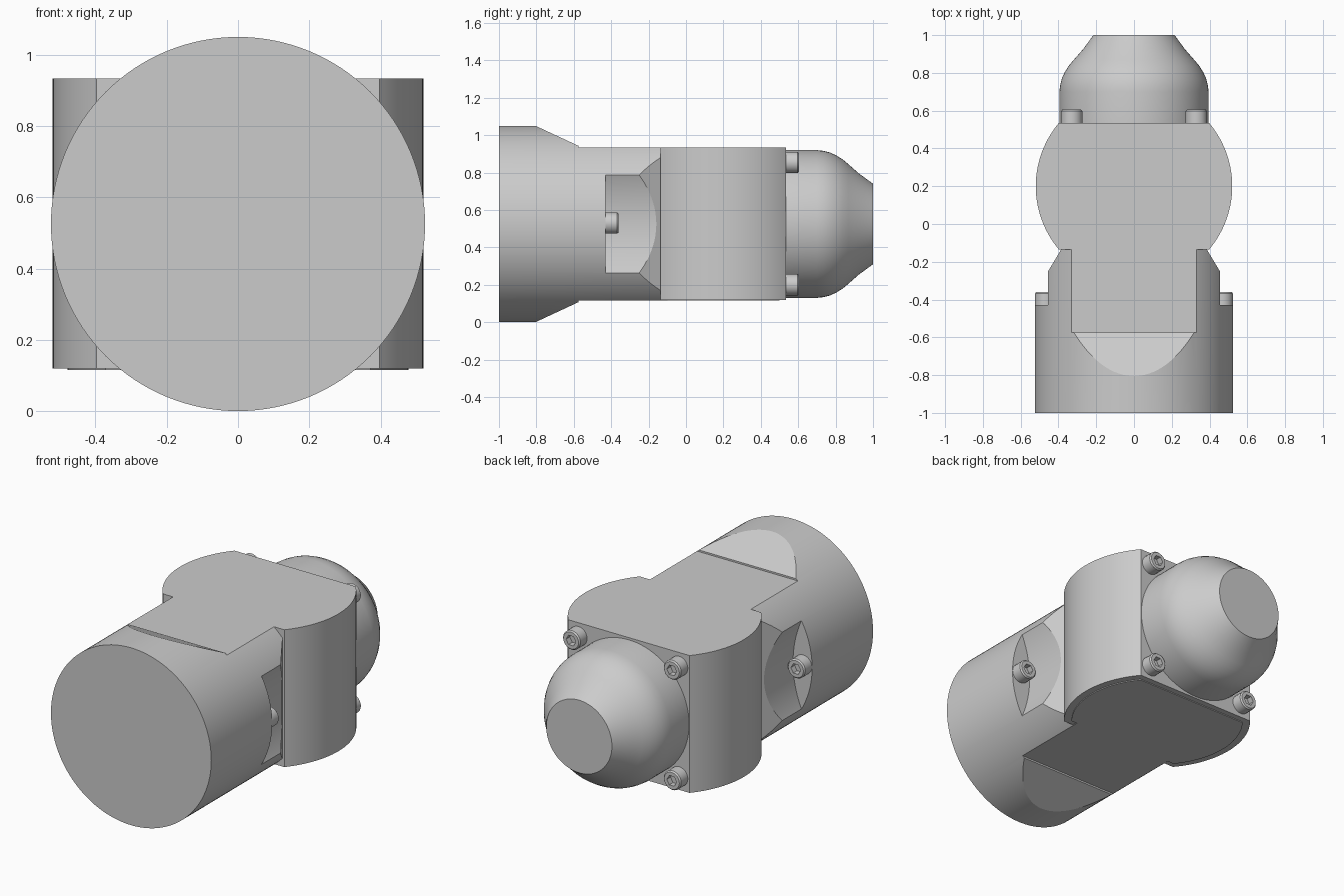
import bpy, bmesh, math
from mathutils import Vector

if "Cube" in bpy.data.objects:
    bpy.data.objects.remove(bpy.data.objects["Cube"])

CZ = 0.525          # height of the main axis
HALF = 0.408        # half thickness of the flattened section


def finish(name, bm, angle=30):
    bmesh.ops.recalc_face_normals(bm, faces=bm.faces)
    mesh = bpy.data.meshes.new(name)
    bm.to_mesh(mesh)
    bm.free()
    ob = bpy.data.objects.new(name, mesh)
    bpy.context.collection.objects.link(ob)
    smooth(ob, angle)
    return ob


def smooth(ob, angle=30):
    bpy.ops.object.select_all(action='DESELECT')
    ob.select_set(True)
    bpy.context.view_layer.objects.active = ob
    bpy.ops.object.shade_smooth_by_angle(angle=math.radians(angle))


def prism(name, base, direction):
    """Extrude a closed outline along a direction."""
    bm = bmesh.new()
    face = bm.faces.new([bm.verts.new(p) for p in base])
    ext = bmesh.ops.extrude_face_region(bm, geom=[face], use_keep_orig=True)
    moved = [g for g in ext['geom'] if isinstance(g, bmesh.types.BMVert)]
    bmesh.ops.translate(bm, vec=Vector(direction), verts=moved)
    return finish(name, bm)


def lathe(name, profile, x=0, z=CZ, segs=96, hex_from=99):
    """Turn (radius, y) points about a y axis; rings from hex_from on are hexagonal."""
    bm = bmesh.new()
    rings = []
    for i, (r, y) in enumerate(profile):
        ring = []
        for k in range(segs):
            a = 2 * math.pi * k / segs
            rr = r
            if i >= hex_from:
                rr = r * math.cos(math.pi / 6) / math.cos(a % (math.pi / 3) - math.pi / 6)
            ring.append(bm.verts.new((x + rr * math.cos(a), y, z + rr * math.sin(a))))
        rings.append(ring)
    for a, b in zip(rings, rings[1:]):
        for k in range(segs):
            n = (k + 1) % segs
            bm.faces.new((a[k], a[n], b[n], b[k]))
    bm.faces.new(rings[0])
    bm.faces.new(rings[-1])
    return finish(name, bm)


def boolean(ob, cutter, operation):
    cutter.hide_render = True
    mod = ob.modifiers.new("cut", 'BOOLEAN')
    mod.operation = operation
    mod.solver = 'EXACT'
    mod.object = cutter
    bpy.context.view_layer.objects.active = ob
    bpy.ops.object.modifier_apply(modifier=mod.name)
    bpy.data.objects.remove(cutter, do_unlink=True)


def flat_disc(radius, y0, y1, cy, z):
    """Circle outline with its front and back ends cut flat."""
    pts = []
    for s in (1, -1):
        a0, a1 = math.asin((y0 - cy) / radius), math.asin((y1 - cy) / radius)
        arc = [a0 + (a1 - a0) * i / 28 for i in range(29)]
        for a in (arc if s > 0 else arc[::-1]):
            pts.append((s * radius * math.cos(a), cy + radius * math.sin(a), z))
    return pts


# Round front body, trimmed by its side-view and top-view outlines
body = lathe("front_body", [(0.525, -1.0), (0.525, 0.0)], segs=128)
half = [(-1.1, 0.6), (-0.835, 0.5418), (-0.805, 0.525), (-0.575, 0.418),
        (-0.575, HALF), (0.1, HALF)]
half[1] = (-0.95, 0.6)
outline = [(-0.7, y, CZ + h) for y, h in half] + [(-0.7, y, CZ - h) for y, h in half[::-1]]
boolean(body, prism("side_outline", outline, (1.4, 0, 0)), 'INTERSECT')
half = [(0.6, -1.1), (0.6, -0.492), (0.3, 0.008), (0.3, 0.1)]
outline = [(x, y, -0.1) for x, y in half] + [(-x, y, -0.1) for x, y in half[::-1]]
boolean(body, prism("top_outline", outline, (0, 0, 1.3)), 'INTERSECT')

# Hollow screw pockets on both sides
for s in (1, -1):
    pocket = lathe("pocket", [(0.65, -0.43), (0.65, 0.2)], x=s * 1.05, segs=128)
    boolean(body, pocket, 'DIFFERENCE')
smooth(body, 20)

# Upright round housing with flat front and back
prism("joint_housing", flat_disc(0.52, -0.135, 0.535, 0.2, CZ - HALF + 0.003), (0, 0, 2 * HALF - 0.003))
prism("bottom_cover", flat_disc(0.478, -0.10, 0.50, 0.2, CZ - HALF - 0.002), (0, 0, 0.03))

# Domed nose with a flat tip
lathe("domed_nose", [(0.395, 0.52), (0.395, 0.70), (0.391, 0.735), (0.382, 0.77),
                     (0.366, 0.805), (0.345, 0.838), (0.32, 0.868), (0.27, 0.925), (0.215, 1.0)])


# Socket-head screws
def screw(name, x, z, y):
    lathe(name, [(0.057, y - 0.01), (0.057, y + 0.062), (0.050, y + 0.07), (0.032, y + 0.07),
                 (0.032, y + 0.07), (0.032, y + 0.035)], x, z, 24, hex_from=4)


for sx, side in ((1, "right"), (-1, "left")):
    screw(f"side_screw_{side}", sx * 0.467, 0.53, -0.43)
    for z, level in ((0.854, "upper"), (0.2, "lower")):
        screw(f"nose_screw_{level}_{side}", sx * 0.33, z, 0.535)
